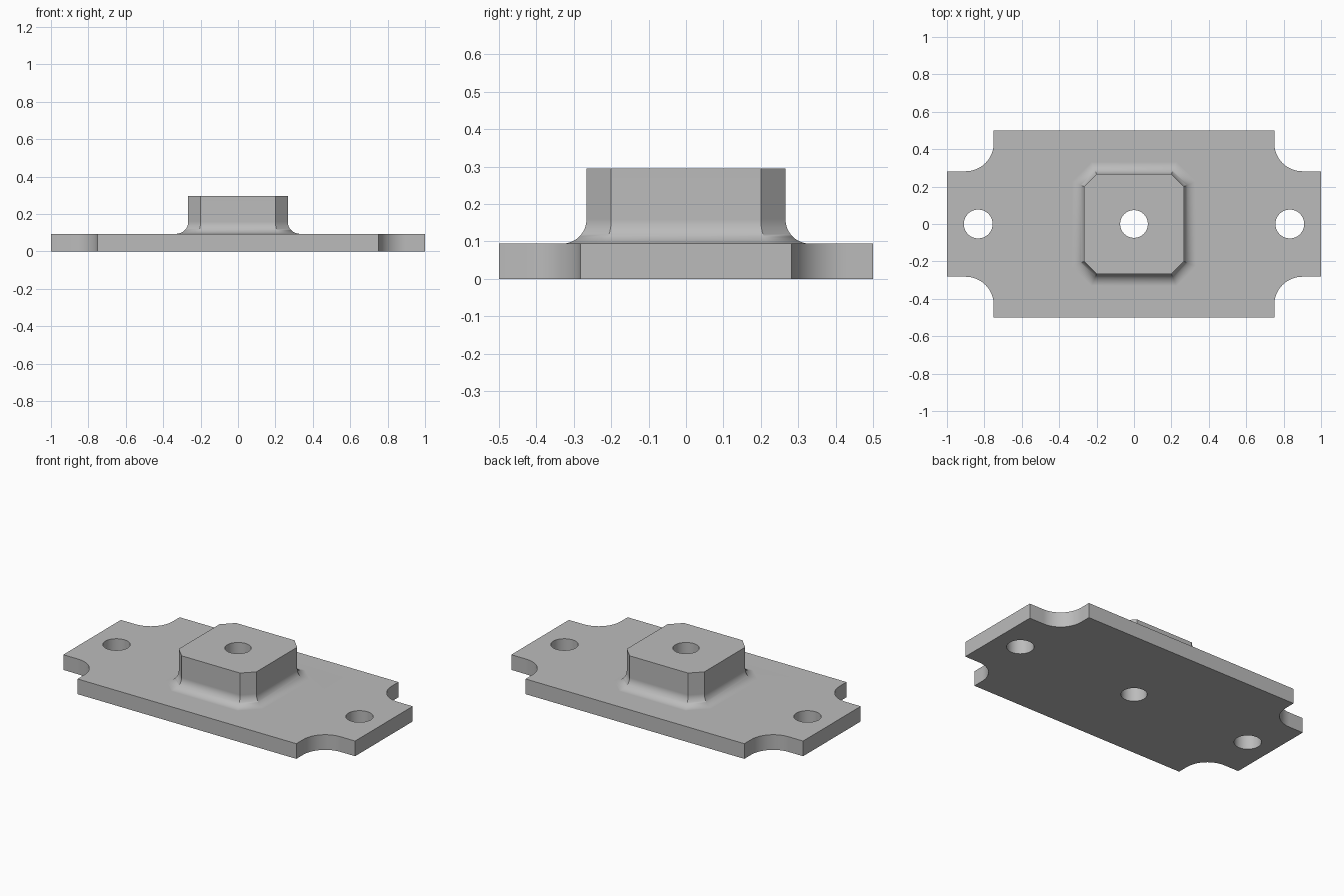
import bpy, bmesh, math

if "Cube" in bpy.data.objects:
    bpy.data.objects.remove(bpy.data.objects["Cube"], do_unlink=True)

THICK, TOP = 0.094, 0.295          # plate top, boss top
HALF, FLAT, FILLET = 0.266, 0.2, 0.065

grey = bpy.data.materials.new("plain grey")
grey.use_nodes = True
colour = (0.5, 0.5, 0.5, 1)
grey.diffuse_color = colour
grey.node_tree.nodes["Principled BSDF"].inputs["Base Color"].default_value = colour


def loft(name, rings):
    """Closed solid through a stack of matching rings, listed bottom to top."""
    bm = bmesh.new()
    loops = [[bm.verts.new(p) for p in ring] for ring in rings]
    for low, high in zip(loops, loops[1:]):
        for i in range(len(low)):
            j = (i + 1) % len(low)
            bm.faces.new((low[i], low[j], high[j], high[i]))
    bm.faces.new(loops[0][::-1])
    bm.faces.new(loops[-1])
    bmesh.ops.recalc_face_normals(bm, faces=bm.faces)
    mesh = bpy.data.meshes.new(name)
    bm.to_mesh(mesh)
    bm.free()
    mesh.materials.append(grey)
    obj = bpy.data.objects.new(name, mesh)
    bpy.context.collection.objects.link(obj)
    return obj


def combine(target, tool, operation):
    mod = target.modifiers.new(operation, 'BOOLEAN')
    mod.object, mod.operation, mod.solver = tool, operation, 'EXACT'
    bpy.context.view_layer.objects.active = target
    bpy.ops.object.modifier_apply(modifier=mod.name)
    bpy.data.objects.remove(tool, do_unlink=True)


# Plate outline: one scooped corner, mirrored into the other three
R, X, Y = 0.15, 0.75, 0.282
corner = [(1, Y)]
for i in range(17):
    a = math.pi / 2 * i / 16
    corner.append((X + R - R * math.sin(a), Y + R - R * math.cos(a)))
corner.append((X, 0.5))
outline = (corner + [(-x, y) for x, y in corner[::-1]]
           + [(-x, -y) for x, y in corner] + [(x, -y) for x, y in corner[::-1]])
bracket = loft("mounting_plate", [[(x, y, z) for x, y in outline] for z in (0, THICK)])


# Boss: chamfered square with a concave fillet flaring onto the plate
def octagon(offset, z):
    a = HALF + offset
    b = FLAT + offset * math.tan(math.pi / 8)
    return [(a, -b, z), (a, b, z), (b, a, z), (-b, a, z),
            (-a, b, z), (-a, -b, z), (-b, -a, z), (b, -a, z)]


rings = [octagon(FILLET, THICK / 2)]
for i in range(13):
    a = math.pi / 2 * i / 12
    rings.append(octagon(FILLET * (1 - math.sin(a)), THICK + FILLET * (1 - math.cos(a))))
rings.append(octagon(0, TOP))
combine(bracket, loft("boss", rings), 'UNION')

# Through holes
for x, radius in ((-0.833, 0.077), (0, 0.074), (0.833, 0.077)):
    angles = [2 * math.pi * i / 64 for i in range(64)]
    drill = [[(x + radius * math.cos(a), radius * math.sin(a), z) for a in angles]
             for z in (-0.1, 0.5)]
    combine(bracket, loft("drill", drill), 'DIFFERENCE')

# Smooth curved walls, crisp edges
bpy.ops.object.select_all(action='DESELECT')
bracket.select_set(True)
bpy.context.view_layer.objects.active = bracket
bpy.ops.object.shade_smooth_by_angle(angle=math.radians(30))
weighted = bracket.modifiers.new("even_shading", 'WEIGHTED_NORMAL')
weighted.keep_sharp = True
